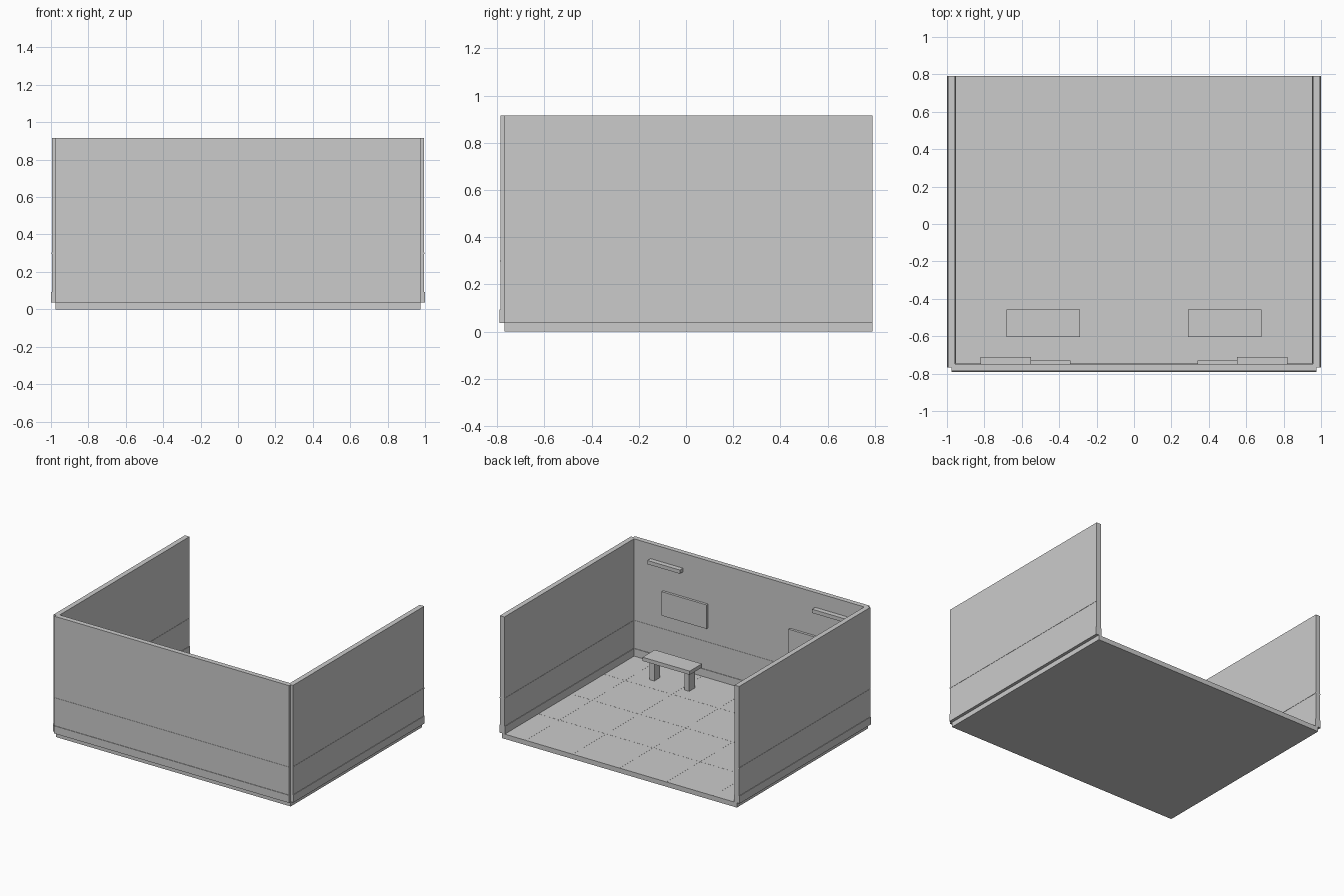
import bpy

cube = bpy.data.objects.get("Cube")
if cube:
    bpy.data.objects.remove(cube, do_unlink=True)

grey = bpy.data.materials.new("plain_grey")
grey.use_nodes = True
colour = (0.6, 0.6, 0.6, 1)
grey.diffuse_color = colour
grey.node_tree.nodes["Principled BSDF"].inputs["Base Color"].default_value = colour

CORNERS = [(-1, -1), (1, -1), (1, 1), (-1, 1)]


def box(name, xs, ys, zs):
    """Axis-aligned box from its extents along each axis."""
    verts = [(xs[i > 0], ys[j > 0], z) for z in zs for i, j in CORNERS]
    sides = [(i, (i + 1) % 4, (i + 1) % 4 + 4, i + 4) for i in range(4)]
    mesh = bpy.data.meshes.new(name)
    mesh.from_pydata(verts, [], [(3, 2, 1, 0), (4, 5, 6, 7)] + sides)
    mesh.materials.append(grey)
    obj = bpy.data.objects.new(name, mesh)
    bpy.context.collection.objects.link(obj)
    return obj


def pair(name, xs, ys, zs):
    """The same box on the left (+x) and mirrored on the right."""
    box("left_" + name, xs, ys, zs)
    box("right_" + name, (-xs[1], -xs[0]), ys, zs)


BACK, FRONT, SIDE = 0.79, -0.768, 0.976
FLOOR, TOP = 0.036, 0.915
HALF = 0.019

# Floor slab with thin tile joints
box("floor", (-SIDE, SIDE), (FRONT, BACK), (0, FLOOR))
TILE, JOINT = 0.39, 0.002
for k in range(-2, 3):
    box("tile_joint_lengthwise", (k * TILE - JOINT, k * TILE + JOINT),
        (FRONT + HALF, BACK), (FLOOR, FLOOR + 0.0006))
for k in range(-1, 2):
    box("tile_joint_crosswise", (HALF - SIDE, SIDE - HALF),
        (k * TILE - JOINT, k * TILE + JOINT), (FLOOR, FLOOR + 0.0006))

# Walls, with skirting and rail standing proud on both faces
for name, half, zs in [("wall", HALF, (FLOOR, TOP)),
                       ("skirting", HALF + 0.004, (FLOOR, 0.093)),
                       ("wall_rail", HALF + 0.002, (0.296, 0.304))]:
    box("front_" + name, (-SIDE, SIDE), (FRONT - half, FRONT + half), zs)
    pair("side_" + name, (SIDE - half, SIDE + half), (FRONT, BACK), zs)

# Picture panels and lamps on the inside of the front wall
INNER = FRONT + HALF
pair("wall_panel", (0.34, 0.715), (INNER, -0.73), (0.41, 0.59))
pair("wall_lamp", (0.55, 0.82), (INNER, -0.712), (0.775, 0.803))

# Benches
pair("bench_seat", (0.29, 0.682), (-0.603, -0.458), (0.182, 0.21))
for x in (0.32, 0.61):
    pair("bench_leg", (x, x + 0.04), (-0.565, -0.495), (FLOOR, 0.182))
